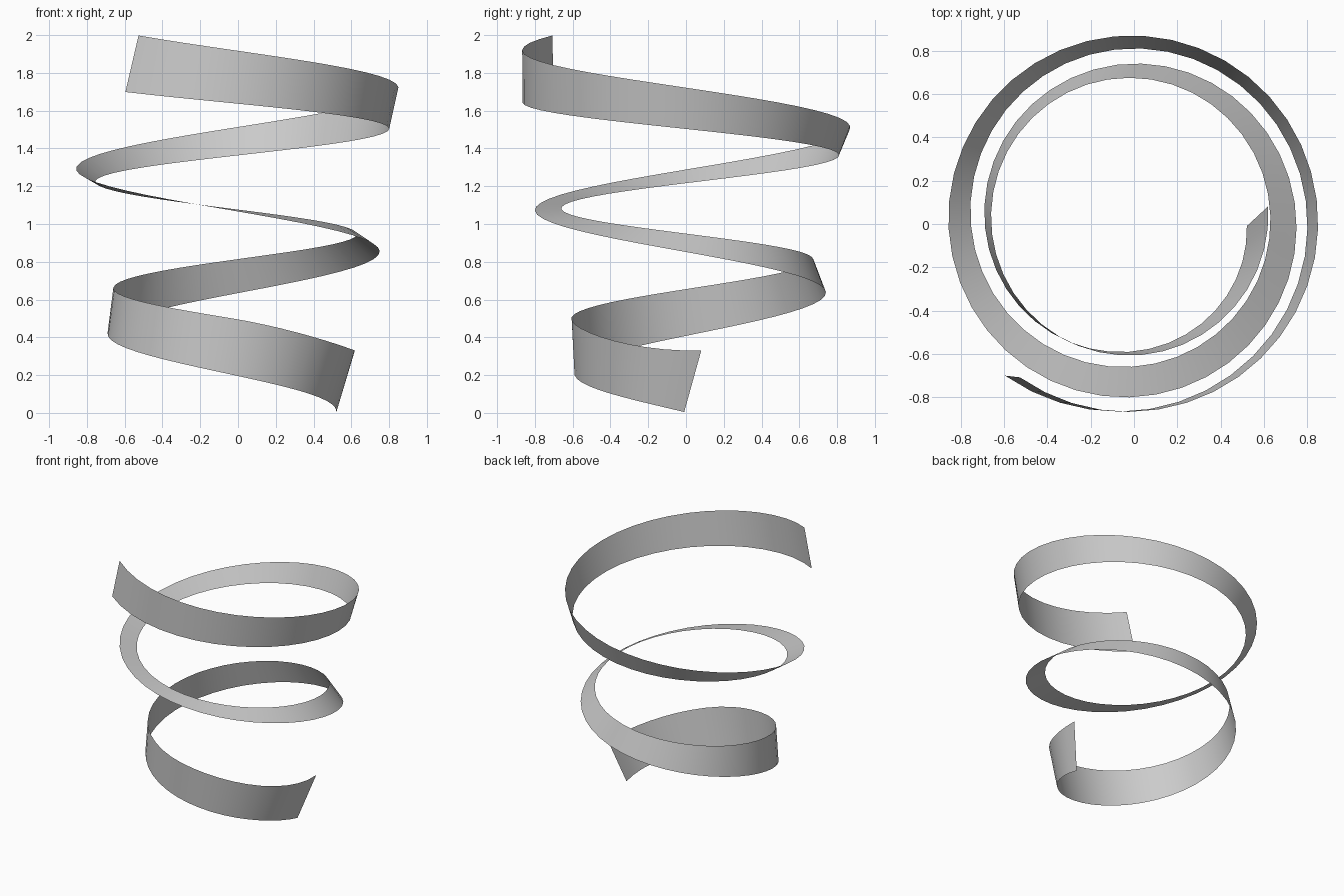
import bpy, bmesh, math

cube = bpy.data.objects.get("Cube")
if cube:
    bpy.data.objects.remove(cube, do_unlink=True)

SEGMENTS = 96


def sample(values, q):
    """Smooth interpolation of values given per quarter turn, from turn -1."""
    i = min(max(math.floor(q) + 1, 1), len(values) - 3)
    t = q + 1 - i
    a, b, c, d = values[i - 1:i + 3]
    return b + 0.5 * t * (c - a + t * (2*a - 5*b + 4*c - d + t * (3*(b - c) + d - a)))


def edge_point(edge, f):
    """Point on a rising clockwise spiral edge, f from 0 to 1."""
    start, end = edge["quarters"]
    q = start + (end - start) * f
    r, angle = sample(edge["radius"], q), -q * math.pi / 2
    cx, cy = edge["centre"]
    return (cx + r * math.cos(angle), cy + r * math.sin(angle), sample(edge["height"], q))


# The two spiral edges of the ribbon
first_edge = dict(
    centre=(-0.022, 0.01), quarters=(0.023, 9.39),
    radius=(0.49, 0.542, 0.60, 0.668, 0.73, 0.772, 0.81, 0.835, 0.86, 0.872, 0.877, 0.878, 0.88),
    height=(-0.21, 0, 0.2, 0.41, 0.63, 0.85, 1.07, 1.29, 1.51, 1.72, 1.92, 2.12, 2.32))
second_edge = dict(
    centre=(-0.03, 0.03), quarters=(-0.05, 9.42),
    radius=(0.67, 0.65, 0.637, 0.63, 0.645, 0.66, 0.69, 0.725, 0.78, 0.83, 0.895, 0.965, 1.04),
    height=(0.5, 0.33, 0.5, 0.66, 0.81, 0.945, 1.08, 1.22, 1.36, 1.5, 1.64, 1.78, 1.92))

# Twisting ribbon: a single sheet strung between the edges
bm = bmesh.new()
rungs = [[bm.verts.new(edge_point(e, i / SEGMENTS)) for e in (first_edge, second_edge)]
         for i in range(SEGMENTS + 1)]
for (a, b), (c, d) in zip(rungs, rungs[1:]):
    bm.faces.new((a, b, d, c))
mesh = bpy.data.meshes.new("spiral_ribbon")
bm.to_mesh(mesh)
bm.free()
ribbon = bpy.data.objects.new("spiral_ribbon", mesh)
bpy.context.collection.objects.link(ribbon)

# Plain grey finish
grey = bpy.data.materials.new("light grey")
grey.use_nodes = True
colour = (0.6, 0.6, 0.6, 1)
grey.diffuse_color = colour
grey.node_tree.nodes["Principled BSDF"].inputs["Base Color"].default_value = colour
mesh.materials.append(grey)

bpy.context.view_layer.objects.active = ribbon
ribbon.select_set(True)
bpy.ops.object.shade_smooth_by_angle(angle=math.radians(40))
